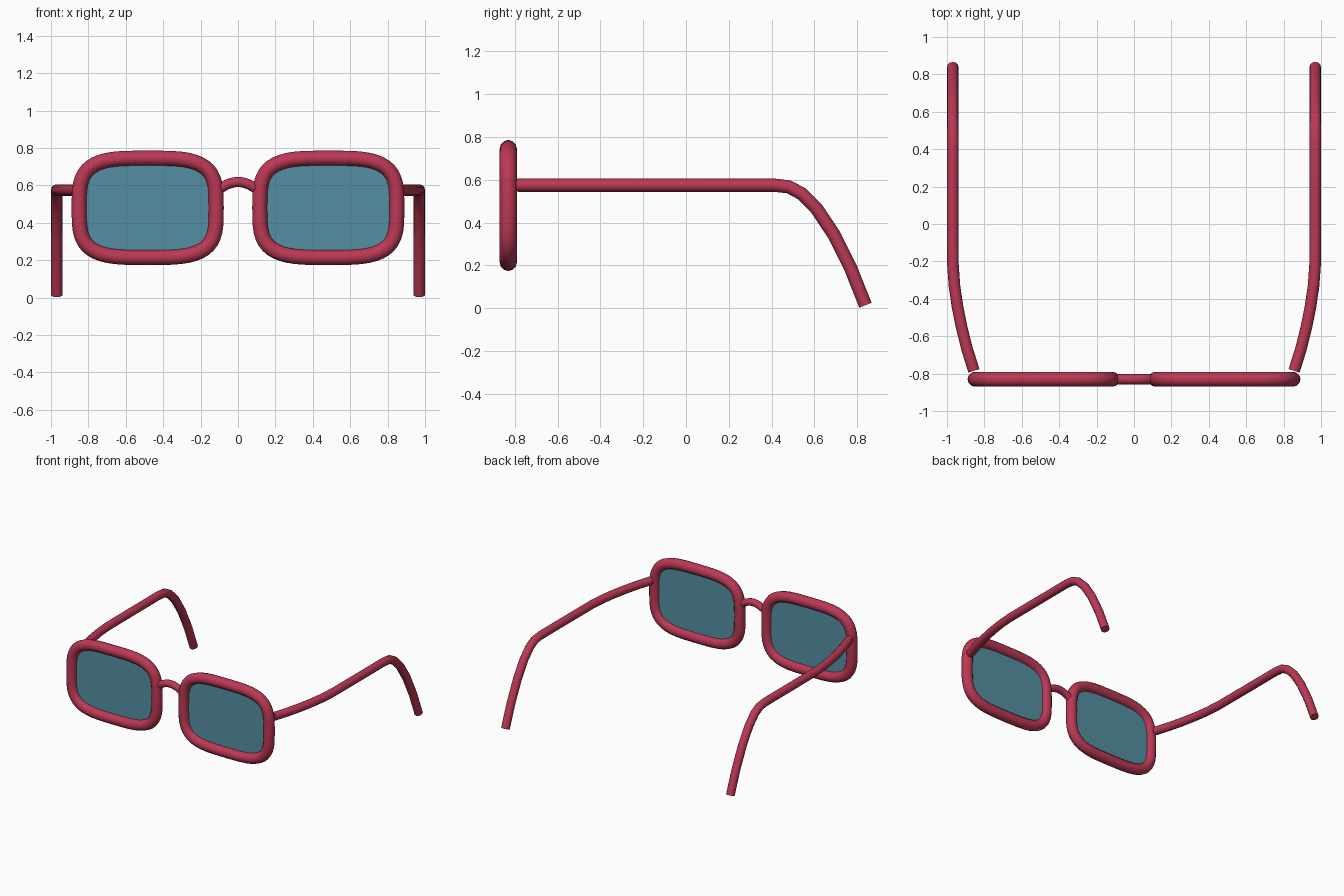
import bpy, bmesh
from math import sin, cos, pi, copysign, radians

cube = bpy.data.objects.get("Cube")
if cube:
    bpy.data.objects.remove(cube, do_unlink=True)


def material(name, rgb):
    m = bpy.data.materials.new(name)
    m.use_nodes = True
    m.diffuse_color = (*rgb, 1)
    node = next(n for n in m.node_tree.nodes if n.type == "BSDF_PRINCIPLED")
    node.inputs["Base Color"].default_value = (*rgb, 1)
    return m


RED = material("raspberry_red", (0.50, 0.04, 0.09))
TEAL = material("teal_glass", (0.09, 0.28, 0.36))


def add_mesh(name, mesh, mat):
    ob = bpy.data.objects.new(name, mesh)
    bpy.context.collection.objects.link(ob)
    mesh.materials.clear()
    mesh.materials.append(mat)
    bpy.ops.object.select_all(action="DESELECT")
    ob.select_set(True)
    bpy.context.view_layer.objects.active = ob
    bpy.ops.object.shade_smooth_by_angle(angle=radians(40))
    return ob


def tube(name, points, radius, closed=False):
    """Round tube along a path, turned into a mesh."""
    cu = bpy.data.curves.new(name + "_path", "CURVE")
    cu.dimensions = "3D"
    cu.bevel_depth = radius
    cu.bevel_resolution = 4
    cu.use_fill_caps = not closed
    sp = cu.splines.new("POLY")
    sp.points.add(len(points) - 1)
    for p, co in zip(sp.points, points):
        p.co = (*co, 1)
    sp.use_cyclic_u = closed
    tmp = bpy.data.objects.new(name + "_path", cu)
    bpy.context.collection.objects.link(tmp)
    bpy.context.view_layer.update()
    dg = bpy.context.evaluated_depsgraph_get()
    mesh = bpy.data.meshes.new_from_object(tmp.evaluated_get(dg))
    bpy.data.objects.remove(tmp, do_unlink=True)
    bm = bmesh.new()
    bm.from_mesh(mesh)
    bmesh.ops.remove_doubles(bm, verts=bm.verts, dist=1e-5)
    bmesh.ops.recalc_face_normals(bm, faces=bm.faces)
    bm.to_mesh(mesh)
    bm.free()
    return add_mesh(name, mesh, RED)


FRONT_Y, MID_X, MID_Z = -0.83, 0.483, 0.48
HALF_W, HALF_H = 0.367, 0.266


def rim_outline(side, count=48, power=3.6):
    """Rounded rectangle in the front plane."""
    def bulge(v):
        return copysign(abs(v) ** (2 / power), v)
    angles = [2 * pi * i / count for i in range(count)]
    return [(side * MID_X + HALF_W * bulge(cos(a)), FRONT_Y,
             MID_Z + HALF_H * bulge(sin(a))) for a in angles]


def lens(name, side):
    bm = bmesh.new()
    face = bm.faces.new([bm.verts.new(p) for p in rim_outline(side)])
    out = bmesh.ops.extrude_face_region(bm, geom=[face])["geom"]
    for v in (g for g in out if isinstance(g, bmesh.types.BMVert)):
        v.co.y += 0.006
    bmesh.ops.recalc_face_normals(bm, faces=bm.faces)
    mesh = bpy.data.meshes.new(name)
    bm.to_mesh(mesh)
    bm.free()
    add_mesh(name, mesh, TEAL)


# Temple arm: curves outward from the rim, runs back, then hooks down
ARM = [(0.856, -0.785, 0.575), (0.892, -0.67, 0.575), (0.922, -0.55, 0.575),
       (0.944, -0.44, 0.575), (0.960, -0.33, 0.575), (0.968, -0.22, 0.575),
       (0.969, 0.05, 0.575), (0.969, 0.41, 0.575), (0.969, 0.48, 0.567),
       (0.969, 0.54, 0.535), (0.969, 0.61, 0.465), (0.969, 0.69, 0.345),
       (0.969, 0.77, 0.185), (0.969, 0.838, 0.014)]

for label, side in (("left", 1), ("right", -1)):
    tube(label + "_rim", rim_outline(side), 0.04, closed=True)
    lens(label + "_lens", side)
    tube(label + "_temple_arm", [(side * x, y, z) for x, y, z in ARM], 0.031)

# Arched nose bridge between the rims
steps = [i / 6 - 1 for i in range(13)]
tube("nose_bridge", [(0.12 * t, FRONT_Y, 0.618 - 0.055 * t * t) for t in steps], 0.027)
